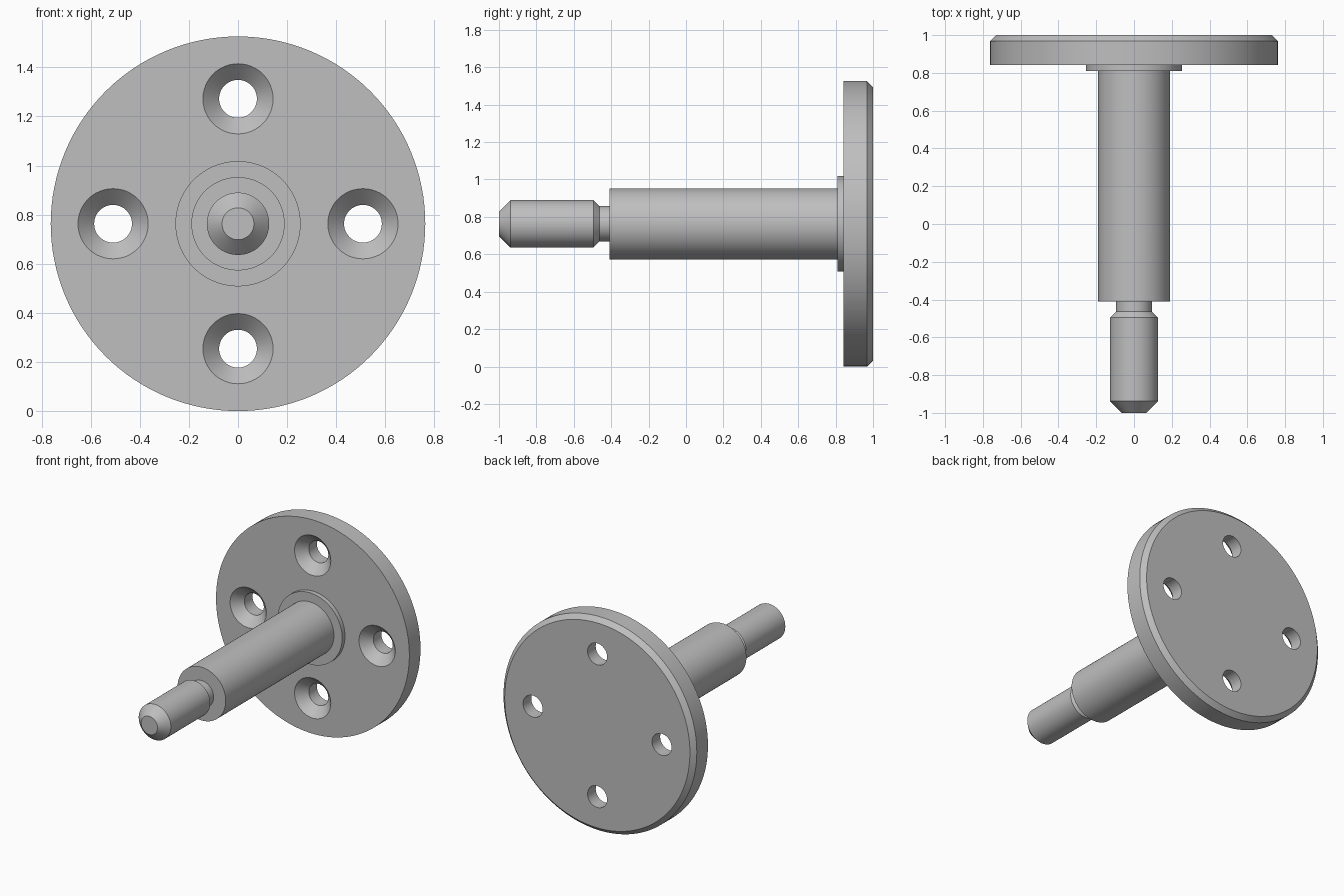
import bpy
import bmesh
from math import cos, sin, pi, radians

CENTRE_Z = 0.763
SEGMENTS = 96

default = bpy.data.objects.get("Cube")
if default:
    bpy.data.objects.remove(default, do_unlink=True)

steel = bpy.data.materials.new("plain grey steel")
steel.use_nodes = True
GREY = (0.52, 0.52, 0.52, 1)
steel.diffuse_color = GREY
steel.node_tree.nodes["Principled BSDF"].inputs["Base Color"].default_value = GREY


def lathe(name, profile, x=0, z=CENTRE_Z, segments=SEGMENTS):
    """Closed solid turned about the y axis from (radius, y) points."""
    bm = bmesh.new()
    rings = []
    for r, y in profile:
        angles = [2 * pi * i / segments for i in range(segments)]
        rings.append([bm.verts.new((x + r * cos(a), y, z + r * sin(a))) for a in angles])
    for a, b in zip(rings, rings[1:]):
        for i in range(segments):
            j = (i + 1) % segments
            bm.faces.new((a[i], a[j], b[j], b[i]))
    bm.faces.new(rings[0])
    bm.faces.new(rings[-1])
    bmesh.ops.recalc_face_normals(bm, faces=bm.faces)
    mesh = bpy.data.meshes.new(name)
    bm.to_mesh(mesh)
    bm.free()
    mesh.materials.append(steel)
    obj = bpy.data.objects.new(name, mesh)
    bpy.context.collection.objects.link(obj)
    return obj


def activate(obj):
    bpy.ops.object.select_all(action="DESELECT")
    obj.select_set(True)
    bpy.context.view_layer.objects.active = obj


# Stepped spindle: chamfered tip, pin, undercut neck, shaft and shoulder
spindle = lathe("spindle", [
    (0.065, -1), (0.127, -0.938), (0.127, -0.495), (0.095, -0.463),
    (0.095, -0.41), (0.19, -0.41), (0.19, 0.81),
    (0.255, 0.81), (0.255, 0.842)])

# Round flange with a chamfered back rim
flange = lathe("flange", [(0.763, 0.842), (0.763, 0.968), (0.731, 1)], segments=128)

# Four countersunk screw holes
for k in range(4):
    a = k * pi / 2
    cutter = lathe("hole_cutter", [(0.165, 0.82), (0.077, 0.908), (0.077, 1.05)],
                   x=0.509 * cos(a), z=CENTRE_Z + 0.509 * sin(a), segments=48)
    cutter.hide_render = True
    activate(flange)
    cut = flange.modifiers.new("screw_hole", "BOOLEAN")
    cut.operation = "DIFFERENCE"
    cut.solver = "EXACT"
    cut.object = cutter
    bpy.ops.object.modifier_apply(modifier=cut.name)
    bpy.data.objects.remove(cutter, do_unlink=True)

for part in (spindle, flange):
    activate(part)
    bpy.ops.object.shade_smooth_by_angle(angle=radians(25))
